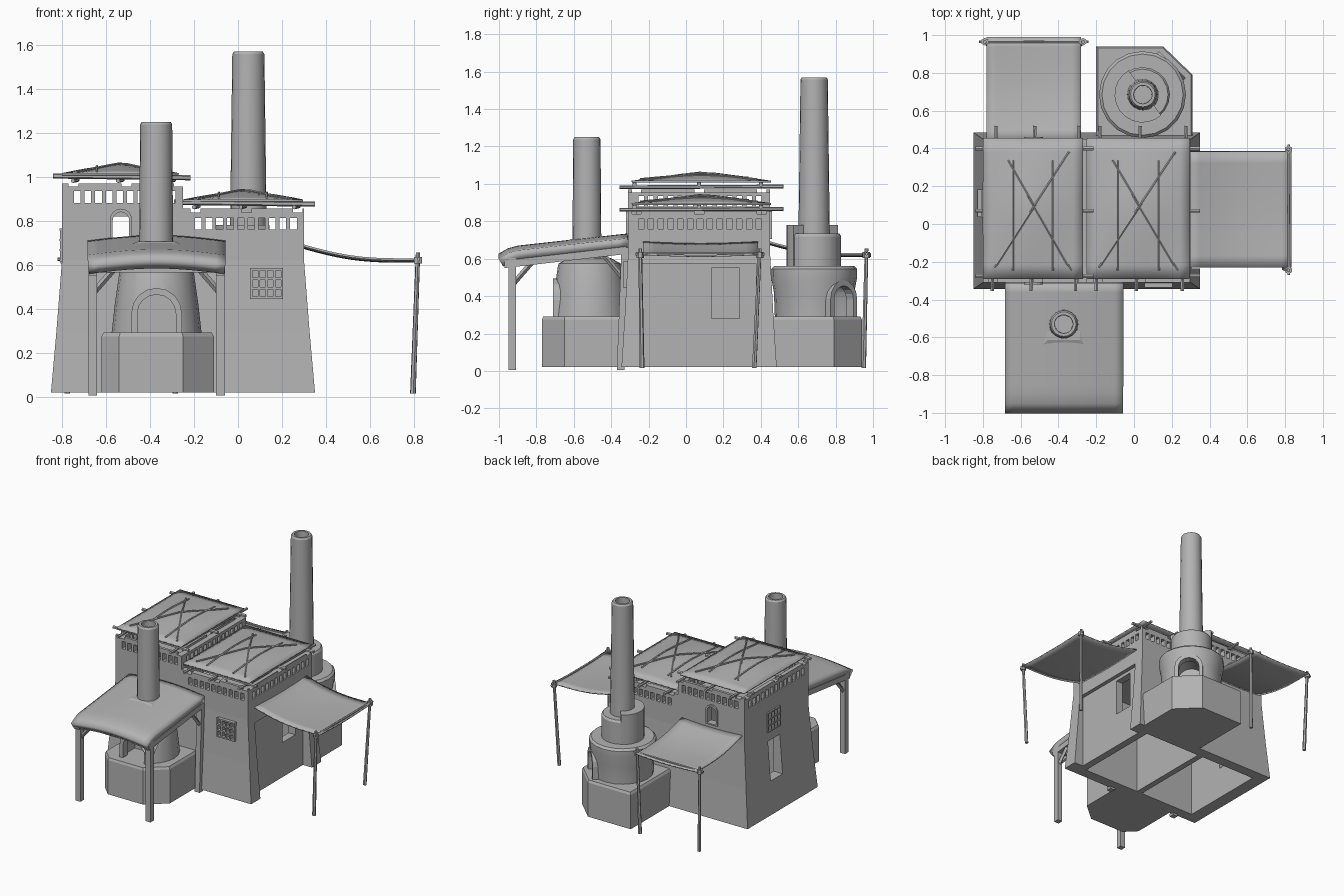
import bpy, bmesh, math
from mathutils import Vector, Matrix

if "Cube" in bpy.data.objects:
    bpy.data.objects.remove(bpy.data.objects["Cube"])

stone = bpy.data.materials.new("plain grey")
stone.diffuse_color = (0.45, 0.45, 0.45, 1)
stone.use_nodes = True
stone.node_tree.nodes["Principled BSDF"].inputs["Base Color"].default_value = stone.diffuse_color


def finish(name, bm, smooth=False):
    bmesh.ops.recalc_face_normals(bm, faces=bm.faces)
    me = bpy.data.meshes.new(name)
    bm.to_mesh(me)
    bm.free()
    ob = bpy.data.objects.new(name, me)
    me.materials.append(stone)
    bpy.context.collection.objects.link(ob)
    if smooth:
        smooth_shade(ob)
    return ob


def smooth_shade(ob):
    bpy.ops.object.select_all(action='DESELECT')
    ob.select_set(True)
    bpy.context.view_layer.objects.active = ob
    bpy.ops.object.shade_smooth_by_angle(angle=math.radians(32))


def loft(bm, rings, cap=True, loop=False):
    vs = [[bm.verts.new(p) for p in r] for r in rings]
    n = len(vs[0])
    for a, b in zip(vs, vs[1:] + (vs[:1] if loop else [])):
        for i in range(n):
            bm.faces.new((a[i], a[(i + 1) % n], b[(i + 1) % n], b[i]))
    if cap and not loop:
        bm.faces.new(vs[0][::-1])
        bm.faces.new(vs[-1])


def rect(x0, x1, y0, y1, z):
    return [(x0, y0, z), (x1, y0, z), (x1, y1, z), (x0, y1, z)]


def box(bm, x0, x1, y0, y1, z0, z1):
    loft(bm, [rect(x0, x1, y0, y1, z0), rect(x0, x1, y0, y1, z1)])


def rod(bm, a, b, r, r2=None, n=6):
    a, b = Vector(a), Vector(b)
    d = b - a
    m = Matrix.Translation((a + b) / 2) @ d.to_track_quat('Z', 'Y').to_matrix().to_4x4()
    bmesh.ops.create_cone(bm, cap_ends=True, segments=n, radius1=r, radius2=r2 or r,
                          depth=d.length, matrix=m)


def lathe(bm, cx, cy, profile, n=20, a0=0.0):
    loft(bm, [[(cx + r * math.cos(a0 + i * math.tau / n), cy + r * math.sin(a0 + i * math.tau / n), z)
               for i in range(n)] for r, z in profile])


def arch(bm, c, direction, width, z0, ztop, depth0, depth1):
    """Arched prism running along a horizontal direction from point c."""
    d = Vector((direction[0], direction[1], 0)).normalized()
    s = Vector((-d.y, d.x, 0))
    r = width / 2
    prof = [(-r, z0), (r, z0)] + [(r * math.cos(t * math.pi / 8), ztop - r + r * math.sin(t * math.pi / 8))
                                  for t in range(9)]
    loft(bm, [[Vector((c[0], c[1], 0)) + d * k + s * u + Vector((0, 0, z)) for u, z in prof]
              for k in (depth0, depth1)])


def cut(ob, *cutters):
    for bm in cutters:
        c = finish("cutter", bm)
        m = ob.modifiers.new("cut", 'BOOLEAN')
        m.operation, m.solver, m.object = 'DIFFERENCE', 'EXACT', c
        dg = bpy.context.evaluated_depsgraph_get()
        me = bpy.data.meshes.new_from_object(ob.evaluated_get(dg))
        ob.modifiers.clear()
        ob.data = me
        bpy.data.objects.remove(c)


# --- two hollow flared wall blocks -------------------------------------
def walls(name, xl, xr, top, inner):
    levels = [(0.02, 0), (0.3, 1), (0.62, 2), (top, 2)]
    yf, yb = (-0.345, -0.327, -0.31), (0.485, 0.467, 0.45)
    bm = bmesh.new()
    outer = [rect(xl[k], xr[k], yf[k], yb[k], z) for z, k in levels]
    inn = [rect(inner[0], inner[1], -0.265, 0.405, z) for z in (top, 0.02)]
    loft(bm, outer + inn, loop=True)
    return finish(name, bm)


def slots(bm, axis, start, pitch, count, w, z0, z1, lo, hi):
    for i in range(count):
        a = start + i * pitch
        box(bm, *((a, a + w, lo, hi) if axis == 'x' else (lo, hi, a, a + w)), z0, z1)


left = walls("left_walls", (-0.85, -0.825, -0.80), (-0.25,) * 3, 0.97, (-0.755, -0.295))
fx, sx = bmesh.new(), bmesh.new()
slots(fx, 'x', -0.745, 0.048, 10, 0.03, 0.88, 0.935, -0.6, 0.7)
slots(fx, 'x', -0.77, 0.24, 3, 0.045, 0.955, 1.1, -0.6, 0.7)
arch(fx, (-0.532, 0), (0, 1), 0.075, 0.715, 0.84, -0.6, 0.7)
slots(sx, 'y', -0.255, 0.0525, 13, 0.03, 0.88, 0.935, -1, -0.1)
slots(sx, 'y', -0.29, 0.335, 3, 0.05, 0.955, 1.1, -1, -0.1)
box(sx, -1, -0.7, 0.04, 0.18, 0.26, 0.55)
box(sx, -1, -0.7, 0.04, 0.18, 0.62, 0.76)
cut(left, fx, sx)

right = walls("right_walls", (-0.28,) * 3, (0.35, 0.325, 0.30), 0.855, (-0.26, 0.22))
fx, sx = bmesh.new(), bmesh.new()
slots(fx, 'x', -0.195, 0.048, 10, 0.03, 0.76, 0.812, -0.6, 0.7)
slots(fx, 'x', -0.215, 0.232, 3, 0.045, 0.838, 1.0, -0.6, 0.7)
box(fx, 0.06, 0.20, -0.6, -0.2, 0.45, 0.58)
slots(sx, 'y', -0.255, 0.0525, 13, 0.03, 0.76, 0.812, 0.1, 0.6)
slots(sx, 'y', -0.29, 0.335, 3, 0.05, 0.838, 1.0, 0.1, 0.6)
recess, door = bmesh.new(), bmesh.new()
box(recess, 0.275, 0.6, -0.235, 0.375, -0.1, 0.575)
box(door, 0.1, 0.6, 0.135, 0.285, 0.28, 0.55)
cut(right, fx, sx, recess, door)

bm = bmesh.new()
box(bm, -0.76, -0.29, -0.27, 0.41, 0.82, 0.86)
box(bm, -0.265, 0.225, -0.27, 0.41, 0.70, 0.74)
finish("roof_decks", bm)

# --- window lattices and arch surrounds ---------------------------------
bm = bmesh.new()
for i in range(5):
    x = 0.055 + i * 0.035
    box(bm, x, x + 0.01, -0.335, -0.30, 0.445, 0.585)
    y = 0.035 + i * 0.035
    box(bm, -0.81, -0.78, y, y + 0.01, 0.615, 0.765)
for i in range(4):
    z = 0.445 + i * 0.0433
    box(bm, 0.055, 0.205, -0.336, -0.30, z, z + 0.01)
    z = 0.615 + i * 0.0467
    box(bm, -0.811, -0.78, 0.035, 0.185, z, z + 0.01)
finish("window_lattices", bm)

bm = bmesh.new()
arch(bm, (-0.532, 0), (0, 1), 0.10, 0.705, 0.855, -0.32, -0.29)
arch(bm, (-0.532, 0), (0, 1), 0.10, 0.705, 0.855, 0.43, 0.46)
frames, hole = finish("arch_window_frames", bm), bmesh.new()
arch(hole, (-0.532, 0), (0, 1), 0.075, 0.715, 0.84, -0.6, 0.7)
cut(frames, hole)


# --- cloth roofs with beams and tie rods --------------------------------
def cloth(name, x0, x1, y0, y1, height, n=10, thick=0.01):
    bm = bmesh.new()
    vs = [[bm.verts.new((x0 + (x1 - x0) * i / n, y0 + (y1 - y0) * j / n, height(i / n, j / n)))
           for j in range(n + 1)] for i in range(n + 1)]
    for i in range(n):
        for j in range(n):
            bm.faces.new((vs[i][j], vs[i + 1][j], vs[i + 1][j + 1], vs[i][j + 1]))
    ob = finish(name, bm, True)
    m = ob.modifiers.new("thickness", 'SOLIDIFY')
    m.thickness, m.offset = thick, 0


def roof_cover(side, x0, x1, z):
    def h(u, v):
        return z + 0.012 + 0.04 * (1 - abs(2 * u - 1) ** 1.4) * (1 - abs(2 * v - 1) ** 1.4)
    cloth(side + "_roof_cloth", x0, x1, -0.29, 0.455, h)
    bm = bmesh.new()
    for y in (-0.275, 0.07, 0.40):
        rod(bm, (x0 - 0.04, y, z + 0.004), (x1 + 0.055, y, z - 0.004), 0.012)
    for x in (x0 + 0.06, (x0 + x1) / 2, x1 - 0.03):
        rod(bm, (x - 0.01, -0.355, z - 0.018), (x + 0.01, 0.52, z - 0.014), 0.010)
    finish(side + "_roof_beams", bm)
    bm = bmesh.new()
    for a, b in (((0.3, 0.06), (0.3, 0.84)), ((0.7, 0.06), (0.7, 0.84)),
                 ((0.12, 0.08), (0.86, 0.9)), ((0.88, 0.06), (0.25, 0.84))):
        pts = []
        for k in range(7):
            u, v = (a[i] + (b[i] - a[i]) * k / 6 for i in (0, 1))
            pts.append((x0 + (x1 - x0) * u, -0.29 + 0.745 * v, h(u, v) + 0.008))
        for p, q in zip(pts, pts[1:]):
            rod(bm, p, q, 0.006, n=5)
    finish(side + "_roof_ties", bm)


roof_cover("left", -0.80, -0.27, 1.0)
roof_cover("right", -0.25, 0.295, 0.88)


# --- side and back awnings on poles -------------------------------------
def sag(t):
    return 0.69 - 0.065 * t - 0.03 * math.sin(math.pi * t) * (1 - 0.3 * t)


cloth("side_awning", 0.29, 0.835, -0.23, 0.385, lambda u, v: sag(u) - 0.01 * math.sin(math.pi * v))
cloth("back_awning", -0.78, -0.28, 0.44, 0.99, lambda u, v: sag(v) - 0.01 * math.sin(math.pi * u))
bm = bmesh.new()
for foot, head in (((0.795, -0.235), (0.818, -0.245)), ((0.795, 0.365), (0.818, 0.395)),
                   ((-0.775, 0.95), (-0.79, 0.965)), ((-0.285, 0.95), (-0.27, 0.965))):
    rod(bm, (*foot, 0.015), (*head, 0.655), 0.013, 0.010)
    rod(bm, (head[0], head[1], 0.605), (head[0], head[1], 0.635), 0.02)
rod(bm, (0.82, -0.27, 0.625), (0.82, 0.42, 0.625), 0.008)
rod(bm, (-0.82, 0.965, 0.625), (-0.24, 0.965, 0.625), 0.008)
finish("awning_poles", bm)


# --- furnaces ------------------------------------------------------------
def plinth(name, pts):
    bm = bmesh.new()
    cx, cy = (sum(p[i] for p in pts) / len(pts) for i in (0, 1))
    loft(bm, [[(cx + (x - cx) * s, cy + (y - cy) * s, z) for x, y in pts]
              for s, z in ((1, 0.02), (1, 0.275), (0.965, 0.292))])
    finish(name, bm)


def chimney(name, cx, cy, z0, z1, r0, r1):
    bm = bmesh.new()
    lathe(bm, cx, cy, [(r0, z0), (r1, z1 - 0.012), (r1 - 0.008, z1), (r1 - 0.024, z1), (r1 - 0.026, z1 - 0.15)])
    finish(name, bm, True)


def furnace(name, cx, cy, profile, direction, r, width, ztop):
    bm, hole = bmesh.new(), bmesh.new()
    lathe(bm, cx, cy, profile)
    arch(hole, (cx, cy), direction, width, 0.27, ztop, 0.02, r + 0.2)
    ob = finish(name, bm)
    cut(ob, hole)
    smooth_shade(ob)
    # arch surround, hollowed by a smaller arch
    bm, hole = bmesh.new(), bmesh.new()
    arch(bm, (cx, cy), direction, width + 0.01, 0.285, ztop + 0.005, r - 0.06, r - 0.005)
    arch(hole, (cx, cy), direction, width - 0.045, 0.2, ztop - 0.025, r - 0.2, r + 0.2)
    cut(finish(name + "_mouth", bm), hole)


plinth("front_plinth", [(-0.54, -0.77), (-0.25, -0.77), (-0.11, -0.65), (-0.11, -0.32), (-0.62, -0.32), (-0.62, -0.69)])
furnace("front_furnace", -0.37, -0.515, [(0.205, 0.285), (0.19, 0.42), (0.17, 0.56), (0.165, 0.575), (0.11, 0.605)],
        (0, -1), 0.2, 0.22, 0.49)
chimney("front_chimney", -0.372, -0.53, 0.59, 1.25, 0.078, 0.073)

plinth("back_plinth", [(-0.2, 0.45), (0.31, 0.45), (0.31, 0.79), (0.155, 0.94), (-0.2, 0.94)])
furnace("back_furnace", 0.045, 0.685, [(0.21, 0.285), (0.215, 0.42), (0.23, 0.5), (0.23, 0.545), (0.215, 0.56)],
        (1, 1), 0.23, 0.19, 0.48)
bm = bmesh.new()
lathe(bm, 0.045, 0.685, [(0.145, 0.55), (0.145, 0.72), (0.135, 0.735)])
# raised part of the collar wraps the side facing the house
ring = [(0.045 + 0.148 * math.cos(t), 0.685 + 0.148 * math.sin(t))
        for t in (math.radians(120 + 16 * k) for k in range(13))]
loft(bm, [[(x, y, z) for x, y in ring] for z in (0.56, 0.78)])
finish("back_furnace_collar", bm, True)
chimney("back_chimney", 0.047, 0.685, 0.72, 1.57, 0.084, 0.073)

# --- front shed: bulged slab, collar, posts and braces -------------------
cloth("shed_roof", -0.68, -0.06, -0.99, -0.31,
      lambda u, v: 0.61 + 0.075 * v + 0.025 * math.sin(math.pi * u) - 0.03 * (1 - min(1, v * 7)) ** 2,
      n=14, thick=0.05)
bm = bmesh.new()
loft(bm, [rect(-0.372 - s, -0.372 + s, -0.53 - s, -0.53 + s, z)
          for s, z in ((0.12, 0.63), (0.12, 0.69), (0.085, 0.705))])
finish("shed_chimney_collar", bm)

bm = bmesh.new()
for side in (-1, 1):
    x = -0.37 + side * 0.29
    loft(bm, [rect(x - 0.02, x + 0.02, -0.95, -0.91, z) for z in (0.005, 0.6)])
    loft(bm, [rect(x - 0.02, x + 0.02, y - 0.02, y + 0.02, z) for y, z in ((-0.35, 0.005), (-0.325, 0.66))])
    loft(bm, [rect(x - 0.02, x + 0.02, y - 0.005, y + 0.005, 0) and
              [(x - 0.02, y, z), (x + 0.02, y, z), (x + 0.02, y, z + 0.04), (x - 0.02, y, z + 0.04)]
              for y, z in ((-0.97, 0.55), (-0.32, 0.625))])
    rod(bm, (x, -0.92, 0.47), (x, -0.82, 0.585), 0.014, n=4)
    rod(bm, (x, -0.93, 0.47), (x - side * 0.1, -0.93, 0.585), 0.014, n=4)
    rod(bm, (x, -0.34, 0.5), (x, -0.44, 0.62), 0.014, n=4)
box(bm, -0.68, -0.06, -0.95, -0.91, 0.565, 0.605)
finish("shed_frame", bm)
